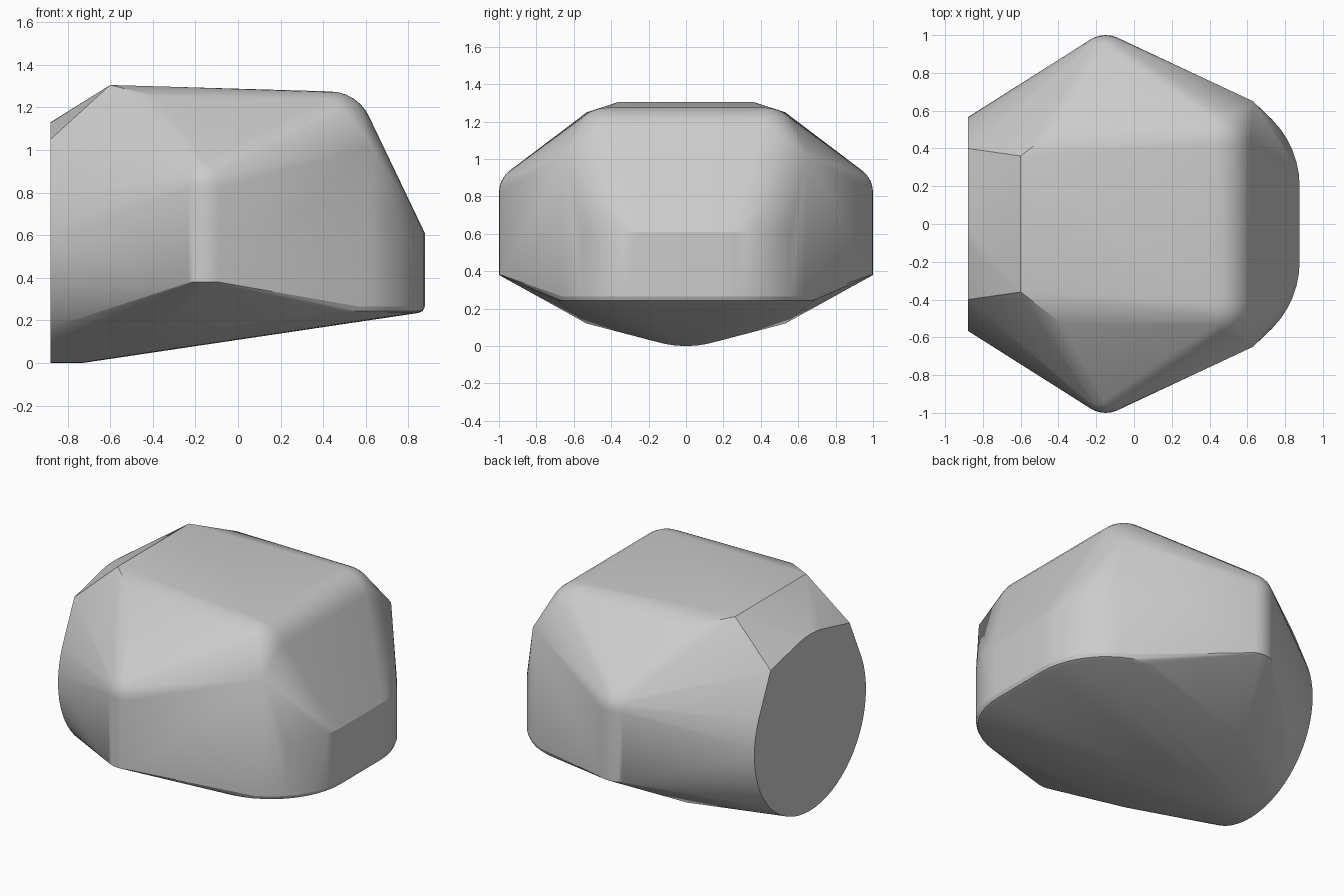
import bpy, bmesh
from math import sin, cos, pi

if "Cube" in bpy.data.objects:
    bpy.data.objects.remove(bpy.data.objects["Cube"])

points = []


def add(x, y, z):
    points.append((x, y, z))


def mirrored(x, y, z):
    add(x, y, z)
    add(x, -y, z)


def ring(cx, cy, z, r, n=48):
    # horizontal circle, mirrored across y
    for i in range(n):
        a = 2 * pi * i / n
        mirrored(cx + r * cos(a), cy + r * sin(a), z)


def ball(cx, cy, cz, r, n=32):
    # upper half of a sphere, mirrored across y
    for j in range(n // 4):
        b = 2 * pi * j / n
        ring(cx, cy, cz + r * sin(b), r * cos(b), n)
    mirrored(cx, cy, cz + r)


# round flat end on the left, with two raised shoulders
for x in (-0.88, -0.73):
    for i in range(64):
        a = 2 * pi * i / 64
        add(x, 0.565 * sin(a), 0.565 + 0.565 * cos(a))
mirrored(-0.88, 0.40, 1.05)

# crest and waist corners
mirrored(-0.60, 0.36, 1.305)
mirrored(-0.38, 0.53, 1.25)
mirrored(-0.38, 0.53, 0.12)

# widest side corners: upright rods with domed tops
ring(-0.15, 0.85, 0.38, 0.15, 32)
ball(-0.15, 0.85, 0.82, 0.15)

# rounded nose on the right with a small lower bevel
for z, r in ((0.235, 0.47), (0.244, 0.491), (0.265, 0.5), (0.61, 0.5)):
    ring(0.377, 0.20, z, r)
mirrored(0.63, 0.65, 1.02)

# rounded top corners on the right
ball(0.43, 0.42, 1.07, 0.205)

# wrap one convex shell round everything
bm = bmesh.new()
for p in points:
    bm.verts.new(p)
bmesh.ops.remove_doubles(bm, verts=bm.verts, dist=0.0005)
bmesh.ops.convex_hull(bm, input=bm.verts)
bmesh.ops.delete(bm, geom=[v for v in bm.verts if not v.link_faces], context='VERTS')
bmesh.ops.dissolve_limit(bm, angle_limit=0.01, verts=bm.verts, edges=bm.edges)
bmesh.ops.recalc_face_normals(bm, faces=bm.faces)
mesh = bpy.data.meshes.new("hull_shell")
bm.to_mesh(mesh)
bm.free()
shell = bpy.data.objects.new("hull_shell", mesh)
bpy.context.collection.objects.link(shell)
bpy.context.view_layer.objects.active = shell
shell.select_set(True)
bpy.ops.object.shade_smooth_by_angle(angle=0.35)
